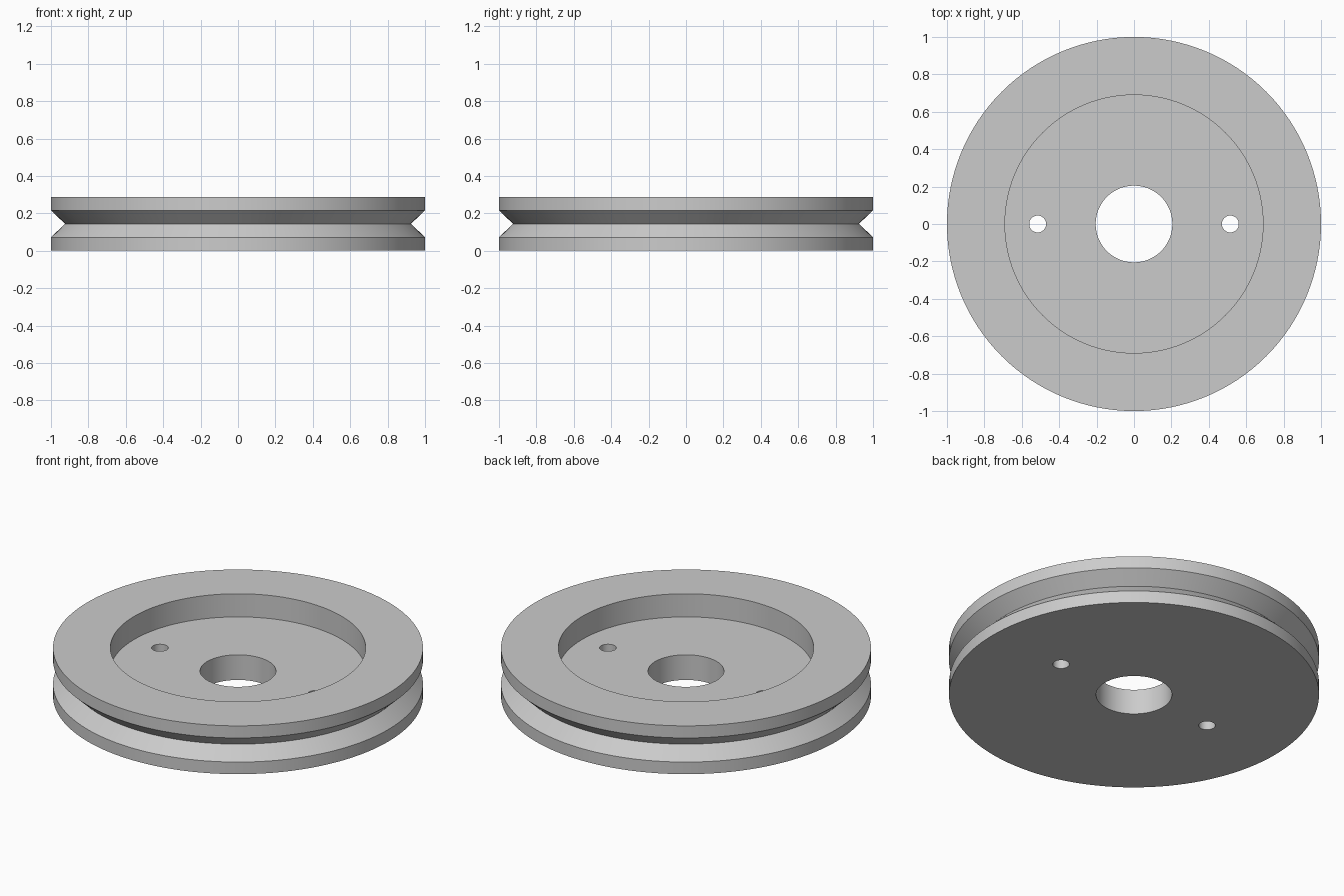
import bpy
import bmesh
from math import radians, tau
from mathutils import Matrix, Vector

cube = bpy.data.objects.get("Cube")
if cube:
    bpy.data.objects.remove(cube, do_unlink=True)

SEGMENTS = 128
HEIGHT, FLOOR = 0.288, 0.15
RIM, GROOVE, RECESS, BORE = 1.0, 0.925, 0.69, 0.205
HOLE_X, HOLE_R = 0.515, 0.045

grey = bpy.data.materials.new("plain grey")
grey.use_nodes = True
colour = (0.6, 0.6, 0.6, 1)
grey.diffuse_color = colour
grey.node_tree.nodes["Principled BSDF"].inputs["Base Color"].default_value = colour


def make_object(name, bm):
    bmesh.ops.recalc_face_normals(bm, faces=bm.faces)
    mesh = bpy.data.meshes.new(name)
    bm.to_mesh(mesh)
    bm.free()
    mesh.materials.append(grey)
    obj = bpy.data.objects.new(name, mesh)
    bpy.context.collection.objects.link(obj)
    return obj


# Pulley wheel: closed half section with V groove, recess and bore, spun round z
section = [
    (BORE, 0), (RIM, 0), (RIM, HEIGHT / 4), (GROOVE, HEIGHT / 2),
    (RIM, HEIGHT * 3 / 4), (RIM, HEIGHT), (RECESS, HEIGHT),
    (RECESS, FLOOR), (BORE, FLOOR),
]
bm = bmesh.new()
verts = [bm.verts.new((r, 0, z)) for r, z in section]
edges = [bm.edges.new((v, verts[i - 1])) for i, v in enumerate(verts)]
bmesh.ops.spin(bm, geom=verts + edges, cent=Vector(), axis=(0, 0, 1),
               angle=tau, steps=SEGMENTS, use_merge=True)
bmesh.ops.remove_doubles(bm, verts=bm.verts, dist=1e-5)
wheel = make_object("pulley_wheel", bm)

# Two small through holes in the web
bm = bmesh.new()
for side in (-1, 1):
    bmesh.ops.create_cone(bm, cap_ends=True, segments=48, radius1=HOLE_R,
                          radius2=HOLE_R, depth=0.4,
                          matrix=Matrix.Translation((side * HOLE_X, 0, FLOOR / 2)))
cutter = make_object("hole_cutter", bm)
cutter.hide_render = True

cut = wheel.modifiers.new("web holes", "BOOLEAN")
cut.operation = "DIFFERENCE"
cut.solver = "EXACT"
cut.object = cutter
bpy.context.view_layer.objects.active = wheel
bpy.ops.object.modifier_apply(modifier=cut.name)
bpy.data.objects.remove(cutter, do_unlink=True)

# Smooth round walls, crisp edges
wheel.data.shade_smooth()
wheel.data.set_sharp_from_angle(angle=radians(30))
